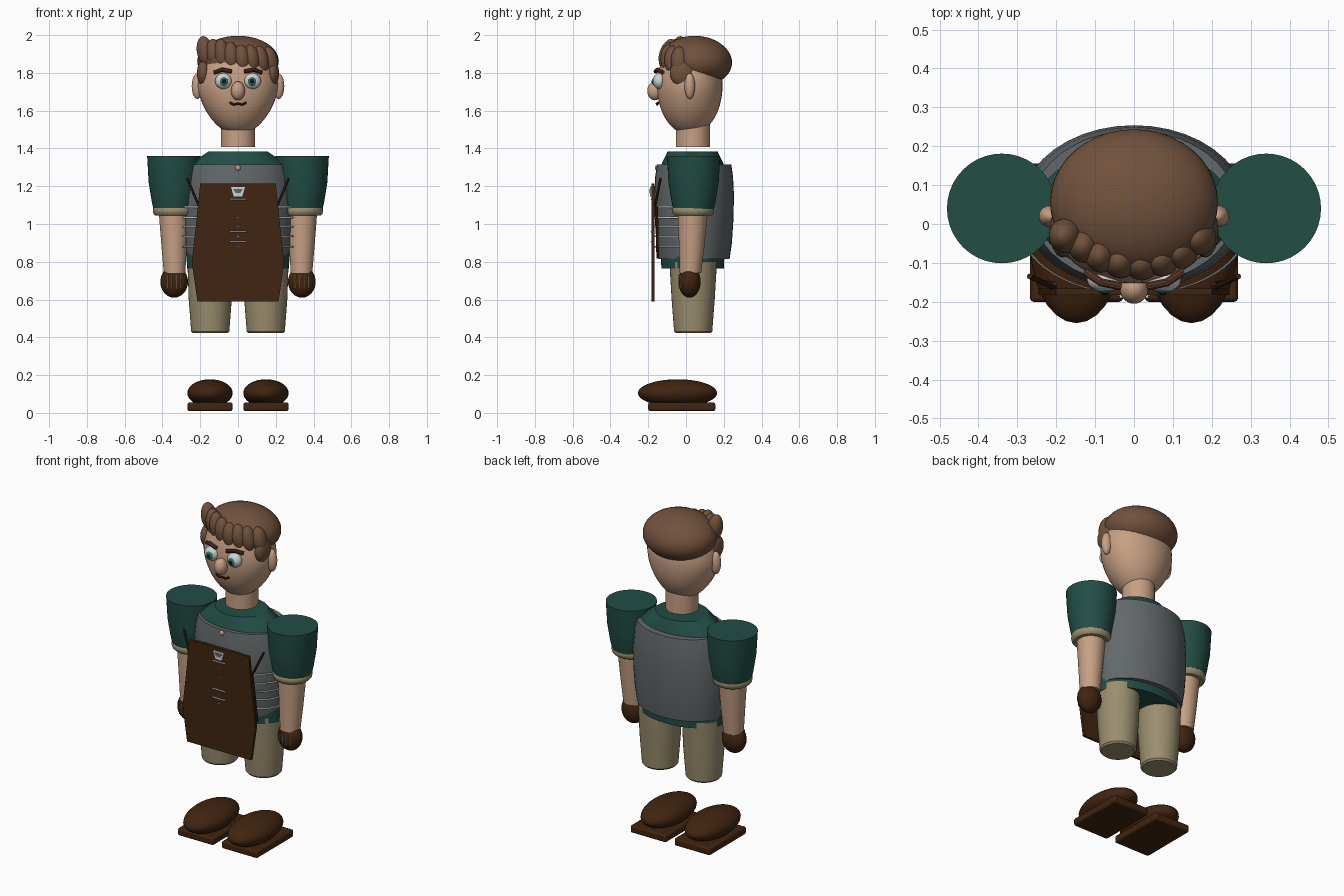
import bpy, bmesh, math
from mathutils import Matrix, Vector, Euler

if "Cube" in bpy.data.objects:
    bpy.data.objects.remove(bpy.data.objects["Cube"])


def mat(name, r, g, b):
    m = bpy.data.materials.new(name)
    m.diffuse_color = (r, g, b, 1)
    m.use_nodes = True
    m.node_tree.nodes["Principled BSDF"].inputs["Base Color"].default_value = m.diffuse_color
    return m


SKIN = mat("skin", .57, .35, .23)
HAIR = mat("hair_brown", .165, .083, .045)
GREEN = mat("dark_green", .016, .075, .06)
GREY = mat("steel_grey", .125, .14, .145)
KHAKI = mat("khaki", .32, .27, .155)
LEATHER = mat("dark_leather", .052, .018, .005)
SILVER = mat("pale_silver", .6, .66, .66)
IRIS = mat("teal_iris", .04, .17, .16)
BLACK = mat("black", .008, .008, .008)
BROW = mat("brow_brown", .11, .042, .02)


def finish(name, bm, m):
    bmesh.ops.recalc_face_normals(bm, faces=bm.faces)
    me = bpy.data.meshes.new(name)
    bm.to_mesh(me)
    bm.free()
    me.materials.append(m)
    ob = bpy.data.objects.new(name, me)
    bpy.context.collection.objects.link(ob)
    return ob


def ball(name, c, r, m, rot=(0, 0, 0), seg=28, rings=18):
    bm = bmesh.new()
    mx = Matrix.Translation(c) @ Euler(rot).to_matrix().to_4x4() @ Matrix.Diagonal((*r, 1))
    bmesh.ops.create_uvsphere(bm, u_segments=seg, v_segments=rings, radius=1, matrix=mx)
    return finish(name, bm, m)


def loft(name, rows, m, n=40):
    """Stack of ellipses, each (x, y, z, rx, ry), capped at both ends."""
    bm = bmesh.new()
    rings = []
    for x, y, z, rx, ry in rows:
        rings.append([bm.verts.new((x + rx * math.cos(2 * math.pi * i / n),
                                    y + ry * math.sin(2 * math.pi * i / n), z)) for i in range(n)])
    for a, b in zip(rings, rings[1:]):
        for i in range(n):
            bm.faces.new((a[i], a[(i + 1) % n], b[(i + 1) % n], b[i]))
    bm.faces.new(rings[0])
    bm.faces.new(rings[-1])
    return finish(name, bm, m)


def plate(name, outline, y0, y1, m):
    """Flat outline in x/z, extruded along y."""
    bm = bmesh.new()
    f = bm.faces.new([bm.verts.new((x, y0, z)) for x, z in outline])
    ext = bmesh.ops.extrude_face_region(bm, geom=[f])["geom"]
    for v in ext:
        if isinstance(v, bmesh.types.BMVert):
            v.co.y = y1
    return finish(name, bm, m)


def tube(name, pts, r, m):
    """Round rod through the points."""
    bm = bmesh.new()
    pts = [Vector(p) for p in pts]
    for a, b in zip(pts, pts[1:]):
        d = b - a
        mx = Matrix.Translation((a + b) / 2) @ d.to_track_quat('Z', 'Y').to_matrix().to_4x4()
        bmesh.ops.create_cone(bm, cap_ends=True, segments=10, radius1=r, radius2=r,
                              depth=d.length + r * .6, matrix=mx)
    return finish(name, bm, m)


def torus(name, c, R, r, s, m):
    bpy.ops.mesh.primitive_torus_add(location=c, major_radius=R, minor_radius=r,
                                     major_segments=56, minor_segments=10)
    ob = bpy.context.object
    ob.name = name
    ob.scale = s
    ob.data.materials.append(m)
    return ob


# Torso: green tunic with grey barrel-shaped vest
loft("tunic", [(0, .035, .765, .27, .165), (0, .035, .82, .272, .168), (0, .035, 1.3, .265, .168),
               (0, .035, 1.32, .25, .163), (0, .035, 1.385, .155, .132)], GREEN)
vy = .043
loft("vest", [(0, vy, .815, .268, .188), (0, vy, .9, .281, .2), (0, vy, 1.02, .29, .208),
              (0, vy, 1.15, .29, .211), (0, vy, 1.25, .281, .206), (0, vy, 1.315, .264, .197)], GREY)
for i, z in enumerate((1.09, 1.035, .985, .935, .88)):
    torus(f"vest_band_{i}", (0, 0, z), 1, .012, (.293, .181, .4), SILVER)
for i, z in enumerate((1.13, .96, .907)):
    tube(f"apron_stitch_{i}", [(-.04, -.183, z), (.04, -.183, z)], .004, SILVER)
ball("collar_button", (0, -.153, 1.297), (.015, .012, .015), SKIN)

# Apron with straps and buckle
plate("apron", [(-.2, 1.215), (.2, 1.215), (.222, 1.0), (.245, .8), (.215, .59),
                (-.215, .59), (-.245, .8), (-.222, 1.0)], -.183, -.166, LEATHER)
plate("buckle", [(-.037, 1.195), (.037, 1.195), (.022, 1.145), (-.022, 1.145)], -.19, -.182, SILVER)
plate("buckle_inset", [(-.025, 1.185), (.025, 1.185), (.014, 1.165), (-.014, 1.165)], -.192, -.189, GREY)

for side, s in (("left", 1), ("right", -1)):
    # Straps
    tube(f"apron_strap_{side}", [(s * .268, -.135, 1.24), (s * .205, -.165, 1.09)], .007, LEATHER)
    tube(f"apron_tie_{side}", [(s * .205, -.155, 1.09), (s * .235, -.15, .82)], .007, LEATHER)
    # Arm: puffed sleeve, cuff, forearm, gloved hand
    ax = s * .34
    loft(f"sleeve_{side}", [(ax, .04, 1.08, .108, .108), (ax, .04, 1.12, .117, .117),
                            (ax, .04, 1.22, .133, .133), (ax, .04, 1.36, .141, .141)], GREEN)
    loft(f"cuff_{side}", [(ax, .038, 1.045, .097, .097), (ax, .038, 1.055, .107, .107),
                          (ax, .038, 1.07, .111, .111), (ax, .038, 1.087, .108, .108),
                          (ax, .038, 1.095, .1, .1)], KHAKI)
    loft(f"forearm_{side}", [(s * .336, .023, .74, .057, .057), (s * .338, .03, .88, .067, .067),
                             (ax, .036, 1.07, .08, .08)], SKIN)
    ball(f"glove_{side}", (s * .338, .019, .694), (.073, .059, .084), LEATHER)
    for i, dx in enumerate((-.035, -.012, .012, .035)):
        y = .019 - .059 * math.sqrt(1 - (dx / .073) ** 2)
        tube(f"glove_seam_{side}_{i}", [(s * .338 + dx, y + .002, .735), (s * .338 + dx, y + .002, .66)],
             .003, KHAKI)
    # Leg and shoe
    lx = s * .147
    loft(f"trouser_leg_{side}", [(lx, .038, .422, .092, .092), (lx, .038, .432, .101, .101),
                                 (lx, .038, .6, .114, .114), (lx, .038, .8, .121, .126)], KHAKI)
    ball(f"shoe_{side}", (s * .148, -.045, .105), (.12, .21, .073), LEATHER)
    sole = plate(f"sole_{side}", [(s * .148 - .12, .01), (s * .148 + .12, .01), (s * .148 + .12, .055),
                                  (s * .148 - .12, .055)], -.2, .155, LEATHER)
    bev = sole.modifiers.new("rounded", 'BEVEL')
    bev.width, bev.segments = .01, 2
    # Ear, eye, brow
    ball(f"ear_{side}", (s * .215, .02, 1.73), (.03, .028, .068), SKIN)
    ball(f"eye_{side}", (s * .077, -.142, 1.757), (.044, .033, .042), SILVER)
    ball(f"iris_{side}", (s * .075, -.167, 1.755), (.023, .012, .024), IRIS)
    ball(f"pupil_{side}", (s * .074, -.176, 1.755), (.011, .006, .012), BLACK)
    tube(f"brow_{side}", [(s * .122, -.125, 1.803), (s * .085, -.15, 1.817), (s * .037, -.16, 1.808)],
         .011, BROW)
    # Sideburn
    ball(f"sideburn_{side}", (s * .183, -.02, 1.8), (.034, .066, .07), HAIR)

# Neck and head, slightly narrowed toward the chin
loft("neck", [(0, .037, 1.407, .091, .091), (0, .037, 1.56, .091, .091)], SKIN)
head = ball("head", (0, .02, 1.73), (.214, .173, .258), SKIN, seg=40, rings=28)
for v in head.data.vertices:
    v.co.x *= 1 - .2 * max(0, min(1, (1.72 - v.co.z) / .3))
ball("nose", (0, -.165, 1.705), (.037, .04, .05), SKIN)
tube("mouth", [(-.042, -.148, 1.642), (-.022, -.152, 1.632), (0, -.155, 1.637),
               (.022, -.152, 1.632), (.042, -.148, 1.642)], .006, LEATHER)

# Hair cap and fringe locks: x, y, z, half-width, half-height, tilt
ball("hair_cap", (0, .056, 1.862), (.216, .188, .134), HAIR, rot=(-.08, 0, 0), seg=40, rings=24)
locks = [(-.175, -.03, 1.915, .043, .08, -.15), (-.128, -.055, 1.905, .04, .075, -.1),
         (-.085, -.08, 1.9, .04, .08, -.1), (-.035, -.095, 1.885, .043, .08, -.1),
         (.02, -.1, 1.875, .045, .075, -.1), (.072, -.09, 1.875, .043, .075, -.15),
         (.122, -.07, 1.87, .04, .075, -.2), (.168, -.035, 1.865, .042, .075, -.2)]
for i, (x, y, z, w, h, t) in enumerate(locks):
    ball(f"fringe_lock_{i}", (x, y, z), (w, .045, h), HAIR, rot=(0, t, 0))

# Smooth shading with sharp edges kept
bpy.ops.object.select_all(action='SELECT')
bpy.context.view_layer.objects.active = head
bpy.ops.object.shade_smooth_by_angle(angle=math.radians(35))
